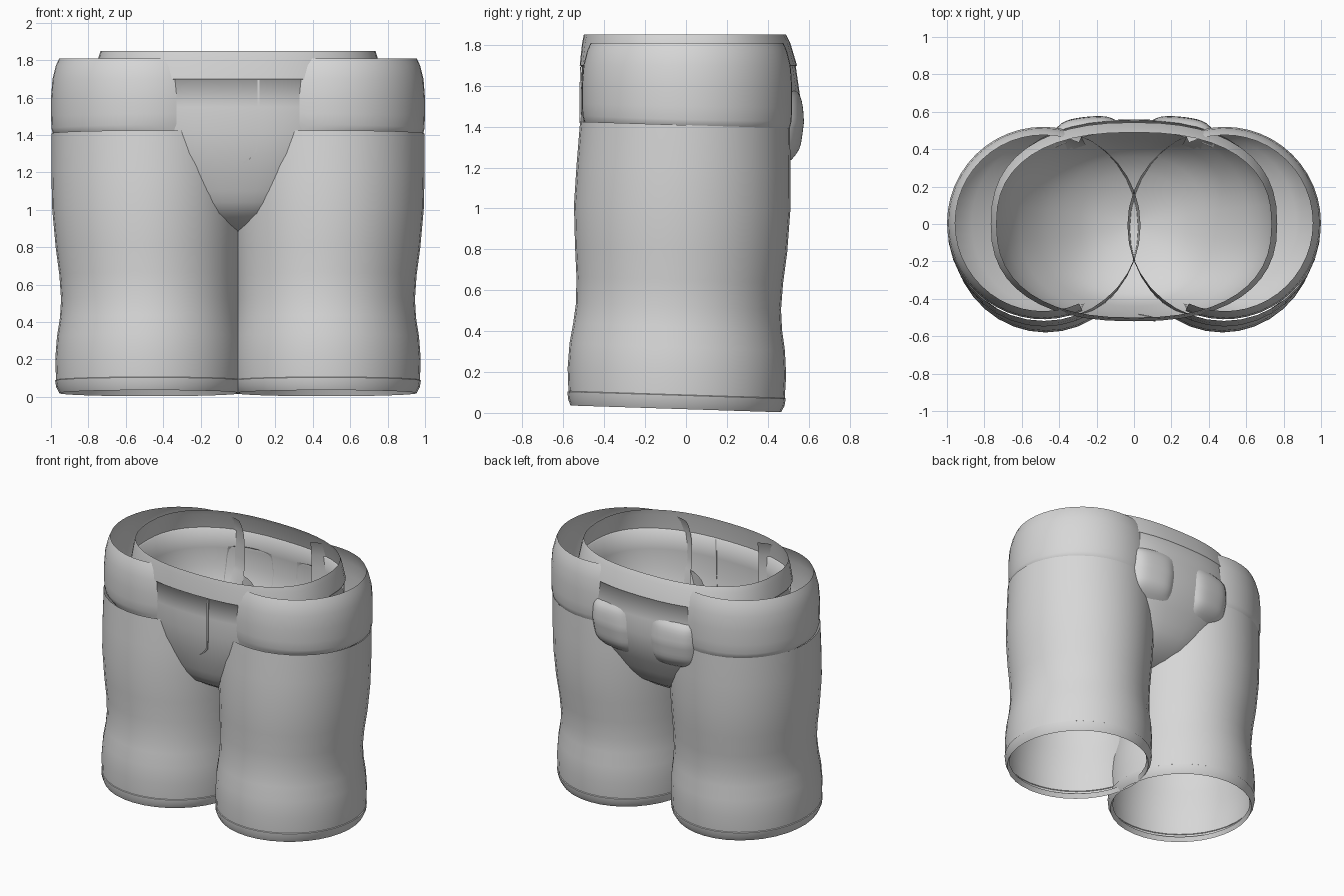
import bpy, math

if "Cube" in bpy.data.objects:
    bpy.data.objects.remove(bpy.data.objects["Cube"])

grey = bpy.data.materials.new("plain grey")
grey.diffuse_color = (0.68, 0.68, 0.68, 1)
grey.use_nodes = True
grey.node_tree.nodes["Principled BSDF"].inputs["Base Color"].default_value = grey.diffuse_color


def lerp(a, b, t):
    return a + (b - a) * t


def loft(name, rows, closed=True, mirror=False, cap=False, angle=40):
    """Skin rows of points (bottom to top, counter-clockwise) into a shell."""
    n = len(rows[0])
    verts = [p for row in rows for p in row]
    faces = []
    for r in range(len(rows) - 1):
        for i in range(n if closed else n - 1):
            j = (i + 1) % n
            faces.append((r * n + i, r * n + j, (r + 1) * n + j, (r + 1) * n + i))
    if cap:
        faces.append(tuple(reversed(range(n))))
    mesh = bpy.data.meshes.new(name)
    mesh.from_pydata(verts, [], faces)
    mesh.materials.append(grey)
    obj = bpy.data.objects.new(name, mesh)
    bpy.context.collection.objects.link(obj)
    bpy.ops.object.select_all(action='DESELECT')
    obj.select_set(True)
    bpy.context.view_layer.objects.active = obj
    bpy.ops.object.shade_smooth_by_angle(angle=math.radians(angle))
    if mirror:
        obj.modifiers.new("mirror", 'MIRROR').use_mirror_merge = False
    return obj


def spow(v, e):
    return math.copysign(abs(v) ** e, v)


# Legs: z, inner x, outer x, front y, back y
LEG = [
    (0.05, 0.005, 0.942, -0.545, 0.45),
    (0.018, -0.01, 0.955, -0.565, 0.465),
    (0.05, -0.03, 0.972, -0.577, 0.482),
    (0.085, -0.034, 0.978, -0.58, 0.488),
    (0.088, -0.029, 0.973, -0.575, 0.483),
    (0.20, -0.034, 0.977, -0.579, 0.49),
    (0.32, -0.028, 0.968, -0.57, 0.484),
    (0.42, -0.016, 0.952, -0.552, 0.47),
    (0.52, -0.012, 0.946, -0.538, 0.465),
    (0.65, -0.014, 0.955, -0.536, 0.475),
    (0.80, -0.02, 0.975, -0.543, 0.495),
    (1.00, -0.03, 0.993, -0.548, 0.51),
    (1.20, -0.035, 0.998, -0.535, 0.512),
    (1.408, -0.035, 0.998, -0.518, 0.508),
]
rows = []
for z, xi, xo, yf, yb in LEG:
    row = []
    for i in range(36):
        a = math.tau * i / 36
        y = (yf + yb) / 2 + (yb - yf) / 2 * math.sin(a)
        x = (xi + xo) / 2 + (xo - xi) / 2 * math.cos(a)
        row.append((x, y, z - y * 0.032))
    rows.append(row)
loft("trouser_leg", rows, mirror=True, angle=35)

# Pelvis bowl and waistband: z, half width, front y, back y
PELVIS = [
    (0.85, 0.06, -0.05, 0.05),
    (0.88, 0.20, -0.17, 0.17),
    (0.92, 0.29, -0.28, 0.27),
    (0.98, 0.38, -0.375, 0.36),
    (1.04, 0.46, -0.415, 0.41),
    (1.10, 0.52, -0.440, 0.445),
    (1.20, 0.61, -0.472, 0.495),
    (1.30, 0.67, -0.498, 0.54),
    (1.42, 0.72, -0.515, 0.56),
    (1.55, 0.745, -0.517, 0.558),
    (1.695, 0.757, -0.512, 0.537),
    (1.70, 0.766, -0.520, 0.543),
    (1.81, 0.747, -0.508, 0.51),
    (1.85, 0.735, -0.500, 0.49),
]
POW = 2.4


def pelvis_ring(z, rx, yf, yb, n=48):
    row = []
    for i in range(n):
        a = math.tau * i / n
        s = spow(math.sin(a), 2 / POW)
        row.append((rx * spow(math.cos(a), 2 / POW), s * (yb if s > 0 else -yf), z))
    return row


def pelvis_y(x, z, back):
    """Depth of the pelvis surface at a given x and height."""
    for lo, hi in zip(PELVIS, PELVIS[1:]):
        if lo[0] <= z <= hi[0]:
            t = (z - lo[0]) / (hi[0] - lo[0])
            rx = lerp(lo[1], hi[1], t)
            y = lerp(lo[3], hi[3], t) if back else lerp(lo[2], hi[2], t)
            return y * max(0, 1 - abs(x / rx) ** POW) ** (1 / POW)
    return 0


loft("pelvis_and_waistband", [pelvis_ring(*p) for p in PELVIS], cap=True, angle=60)

# Hip rolls: bulging open arcs around the outer hips, with a steep hidden floor
CUFF = [(1.405, 0.985), (1.435, 1.0), (1.50, 1.005), (1.60, 1.005),
        (1.70, 0.99), (1.77, 0.955), (1.81, 0.92)]
ARC, N = math.radians(114), 30
rows = []
for t, z in ((0.0, 1.12), (0.4, 1.21), (0.75, 1.31)):
    row = []
    for i in range(N + 1):
        a = lerp(-ARC, ARC, i / N)
        x, y = 0.48 + 0.495 * math.cos(a), 0.005 + 0.495 * math.sin(a)
        b = math.atan2(y, x)
        c, s = math.cos(b), math.sin(b)
        k = (abs(c / 0.545) ** POW + abs(s / 0.455) ** POW) ** (-1 / POW)
        row.append((lerp(k * c, x, t), lerp(k * s, y, t), z))
    rows.append(row)
for z, k in CUFF:
    tilt = 0.032 * max(0, (1.6 - z) / 0.2)
    row = []
    for i in range(N + 1):
        a = lerp(-ARC, ARC, i / N)
        y = 0.005 + 0.512 * k * math.sin(a)
        row.append((0.485 + 0.512 * k * math.cos(a), y,
                    z - y * tilt + 0.02 * tilt / 0.032 * (1 - math.cos(a)) / 2))
    rows.append(row)
loft("hip_roll", rows, closed=False, mirror=True, angle=50)

# Back pockets: puffed patches lying on the pelvis
M = 14
rows = []
for r in range(M + 1):
    v = lerp(-1, 1, r / M)
    row = []
    for c in range(M + 1):
        u = lerp(1, -1, c / M)
        x = 0.265 + 0.172 * u * (1 - 0.08 * v * v)
        z = 1.395 + 0.185 * v * (1 - 0.08 * u * u)
        puff = (1 - abs(u) ** 5) * (1 - abs(v) ** 5)
        row.append((x, pelvis_y(x, z, True) - 0.005 + puff * (0.04 + 0.015 * u - 0.008 * v), z))
    rows.append(row)
loft("back_pocket", rows, closed=False, mirror=True, angle=60)

# Fly seam: thin raised strip following the front of the pelvis
FLY = [(0.03, 1.25), (0.06, 1.275), (0.092, 1.31), (0.10, 1.36),
       (0.11, 1.42), (0.11, 1.55), (0.11, 1.694)]
rows = []
for x, z in FLY:
    row = []
    for dx, out in ((-0.006, -0.003), (-0.006, 0.007), (0.006, 0.007), (0.006, -0.003)):
        row.append((x + dx, pelvis_y(x + dx, z, False) - out, z))
    rows.append(row)
loft("fly_seam", rows, cap=True, angle=30)
